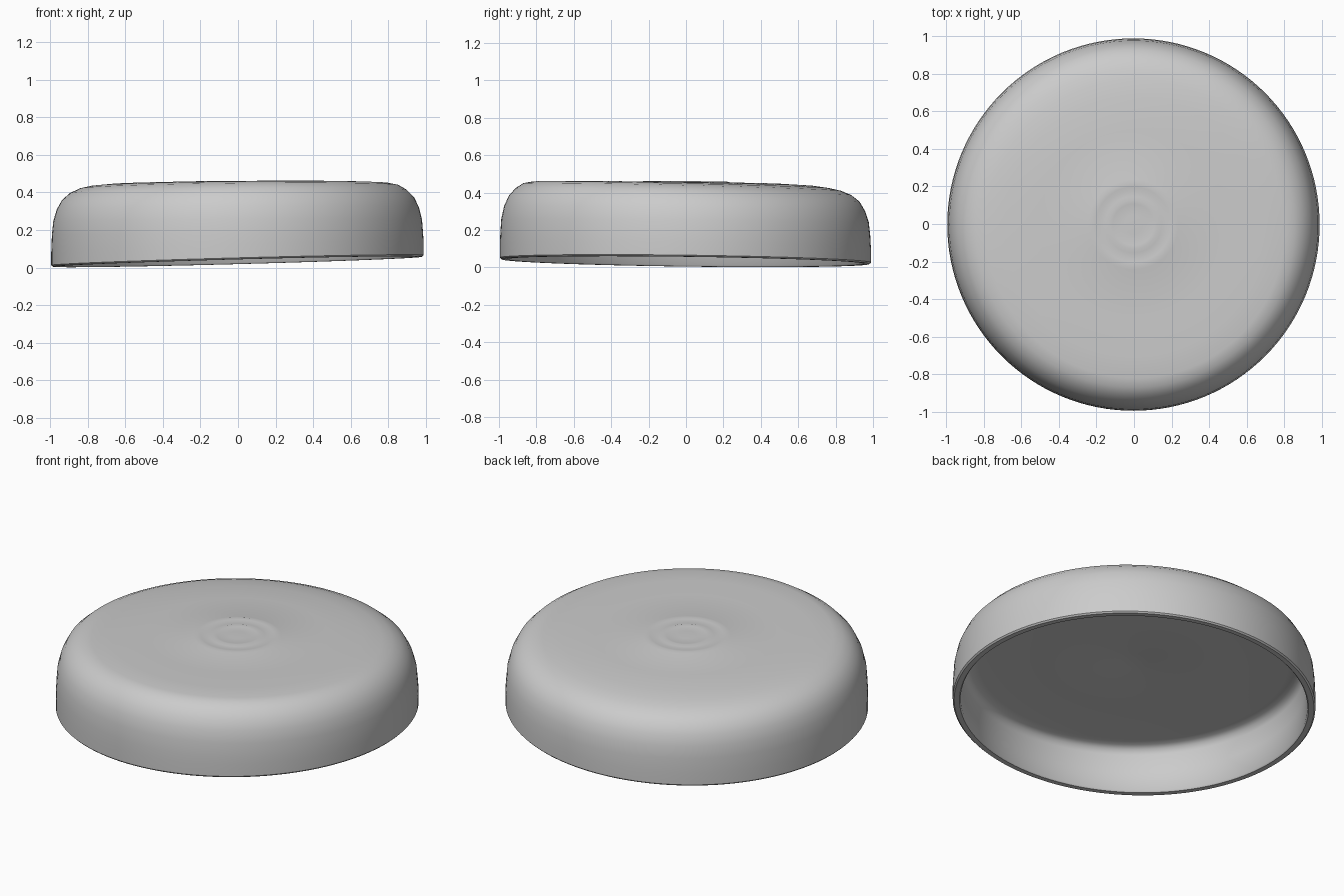
import bpy, bmesh, math

if "Cube" in bpy.data.objects:
    bpy.data.objects.remove(bpy.data.objects["Cube"])

SEG = 128
# Paired outer profiles (radius, height): crisp front shoulder, softer worn back shoulder
FRONT = [(.05, .457), (.11, .457), (.13, .461), (.15, .456), (.18, .458), (.2, .458), (.22, .462), (.24, .458),
         (.5, .461), (.7, .463), (.82, .461), (.87, .452), (.91, .425), (.945, .385), (.97, .33), (.985, .26), (.99, .18)]
BACK = [(.05, .456), (.11, .455), (.13, .459), (.15, .454), (.18, .456), (.2, .456), (.22, .459), (.24, .454),
        (.5, .447), (.68, .435), (.77, .421), (.83, .407), (.885, .385), (.93, .35), (.96, .30), (.98, .24), (.988, .17)]
# Lower wall, rim and cavity: (radius, height above the tilted rim plane)
RIM = [(.992, .08), (.992, .008), (.984, 0), (.955, 0), (.948, .008)]
# Cavity wall and ceiling (radius, absolute height)
INSIDE = [(.942, .15), (.937, .25), (.925, .28), (.9, .295), (.85, .30), (.5, .301), (.08, .302), (.04, .307)]


def rim_plane(x, y):
    return .031 + .027 * x - .013 * y


def build_lid():
    bm = bmesh.new()
    rings = []

    def add_ring(fn):
        ring = []
        for i in range(SEG):
            a = math.tau * i / SEG
            r, z = fn(a)
            x, y = r * math.cos(a), r * math.sin(a)
            if z is None or callable(z):
                z = z(x, y)
            ring.append(bm.verts.new((x - .003, y - .003, z)))
        rings.append(ring)

    # Domed top and rounded shoulder, blended around the lid
    for (rf, zf), (rb, zb) in zip(FRONT, BACK):
        def blended(a):
            t = .5 + .5 * math.cos(a - math.radians(115))
            return rf + (rb - rf) * t, zf + (zb - zf) * t
        add_ring(blended)
    # Tilted open rim
    for r, h in RIM:
        add_ring(lambda a: (r, lambda x, y: rim_plane(x, y) + h))
    # Hollow underside
    for r, z in INSIDE:
        add_ring(lambda a: (r, z))

    for r0, r1 in zip(rings, rings[1:]):
        for i in range(SEG):
            j = (i + 1) % SEG
            bm.faces.new((r0[i], r1[i], r1[j], r0[j]))
    # Close the centres of the top and the ceiling
    for ring, z in ((rings[0], .458), (rings[-1], .304)):
        c = bm.verts.new((-.003, -.003, z))
        for i in range(SEG):
            bm.faces.new((c, ring[i], ring[(i + 1) % SEG]))
    bmesh.ops.recalc_face_normals(bm, faces=bm.faces)

    mesh = bpy.data.meshes.new("round_lid")
    bm.to_mesh(mesh)
    bm.free()
    obj = bpy.data.objects.new("round_lid", mesh)
    bpy.context.collection.objects.link(obj)
    return obj


lid = build_lid()
bpy.context.view_layer.objects.active = lid
lid.select_set(True)
bpy.ops.object.shade_smooth_by_angle(angle=math.radians(40))
